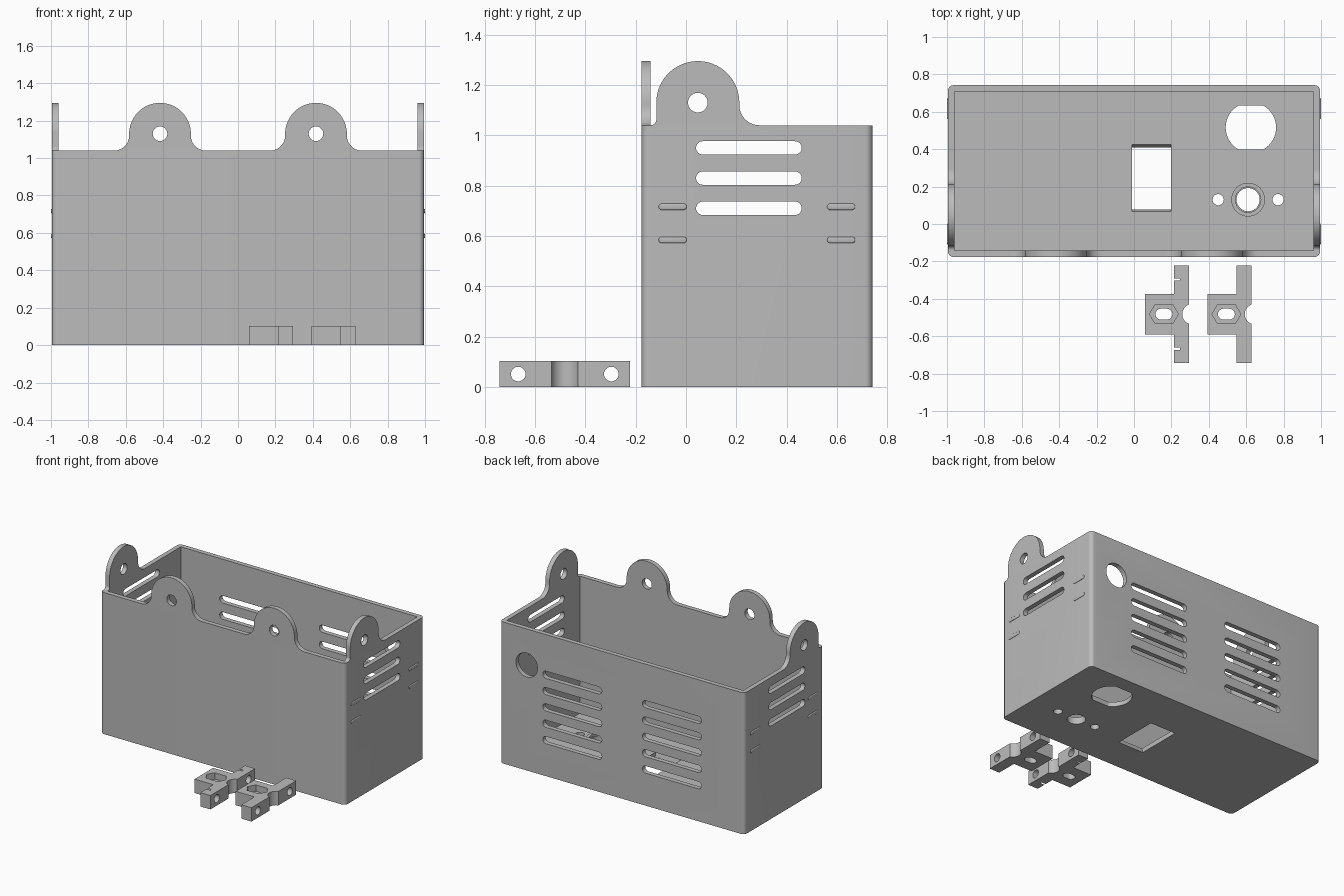
import bpy, bmesh, math

cube = bpy.data.objects.get("Cube")
if cube:
    bpy.data.objects.remove(cube, do_unlink=True)

grey = bpy.data.materials.new("plain grey")
grey.use_nodes = True
COLOUR = (0.5, 0.5, 0.5, 1)
grey.diffuse_color = COLOUR
grey.node_tree.nodes["Principled BSDF"].inputs["Base Color"].default_value = COLOUR


# Profile helpers, angles in degrees
def arc(u, v, r, start, end, steps=16):
    angles = [math.radians(start + (end - start) * i / steps) for i in range(steps + 1)]
    return [(u + r * math.cos(a), v + r * math.sin(a)) for a in angles]


def circle(u, v, r, sides=40):
    return arc(u, v, r, 0, 360, sides)[:-1]


def rect(u0, u1, v0, v1):
    return [(u0, v0), (u1, v0), (u1, v1), (u0, v1)]


def stadium(u, v, length, height):
    r, d = height / 2, (length - height) / 2
    return arc(u + d, v, r, -90, 90) + arc(u - d, v, r, 90, 270)


def rounded_rect(u0, u1, v0, v1, r):
    return (arc(u1 - r, v1 - r, r, 0, 90, 8) + arc(u0 + r, v1 - r, r, 90, 180, 8)
            + arc(u0 + r, v0 + r, r, 180, 270, 8) + arc(u1 - r, v0 + r, r, 270, 360, 8))


def prism(name, profile, axis, lo, hi):
    """Extrude a closed profile along one axis."""
    place = {"x": lambda u, v, w: (w, u, v),
             "y": lambda u, v, w: (u, w, v),
             "z": lambda u, v, w: (u, v, w)}[axis]
    bm = bmesh.new()
    a = [bm.verts.new(place(u, v, lo)) for u, v in profile]
    b = [bm.verts.new(place(u, v, hi)) for u, v in profile]
    bm.faces.new(a)
    bm.faces.new(b)
    for i in range(len(a)):
        j = (i + 1) % len(a)
        bm.faces.new((a[i], a[j], b[j], b[i]))
    bmesh.ops.recalc_face_normals(bm, faces=bm.faces)
    mesh = bpy.data.meshes.new(name)
    bm.to_mesh(mesh)
    bm.free()
    mesh.materials.append(grey)
    obj = bpy.data.objects.new(name, mesh)
    bpy.context.collection.objects.link(obj)
    return obj


def activate(obj):
    bpy.ops.object.select_all(action="DESELECT")
    obj.select_set(True)
    bpy.context.view_layer.objects.active = obj


def cut(obj, profile, axis, lo, hi):
    cutter = prism("cutter", profile, axis, lo, hi)
    cutter.hide_render = True
    mod = obj.modifiers.new("cut", "BOOLEAN")
    mod.operation, mod.solver, mod.object = "DIFFERENCE", "EXACT", cutter
    activate(obj)
    bpy.ops.object.modifier_apply(modifier=mod.name)
    bpy.data.objects.remove(cutter, do_unlink=True)


def smooth(obj):
    activate(obj)
    bpy.ops.object.shade_smooth_by_angle(angle=math.radians(30))


X, FRONT, BACK, TOP, WALL = 0.995, -0.176, 0.742, 1.04, 0.034

# Open box
box = prism("box", rounded_rect(-X, X, FRONT, BACK, 0.03), "z", 0, TOP)
cut(box, rect(WALL - X, X - WALL, FRONT + WALL, BACK - WALL), "z", WALL, TOP + 0.2)

# Vent slots through both sides, then the back
for z in (0.95, 0.83, 0.71):
    cut(box, stadium(0.25, z, 0.42, 0.053), "x", -1.2, 1.2)
for x in (-0.405, 0.405):
    for i in range(5):
        cut(box, stadium(x, 0.745 - 0.12 * i, 0.48, 0.053), "y", 0.6, 0.9)

# Round cable hole in the back
cut(box, circle(0.775, 0.775, 0.088), "y", 0.6, 0.9)

# Floor openings: tapered switch window, flat-sided socket, jack and its screws
cut(box, [(0.08, -0.01), (0.405, -0.01), (0.43, 0.045), (0.065, 0.045)], "x", -0.012, 0.197)
socket = arc(0.625, 0.516, 0.135, -60, 60) + arc(0.625, 0.516, 0.135, 120, 240)
cut(box, socket, "z", -0.1, 0.1)
cut(box, circle(0.61, 0.13, 0.062), "z", -0.1, 0.1)
for x in (0.45, 0.77):
    cut(box, circle(x, 0.13, 0.03), "z", -0.1, 0.1)
smooth(box)

# Collar around the jack hole
collar = prism("jack_collar", circle(0.61, 0.13, 0.09), "z", WALL, WALL + 0.02)
cut(collar, circle(0.61, 0.13, 0.068), "z", -0.1, 0.2)
smooth(collar)


# Mounting ears with filleted feet
def ear(name, centre, axis, lo, hi, left_fillet):
    r, f, g, mid = 0.165, 0.08, left_fillet, 1.13
    profile = (arc(centre + r + f, TOP + f, f, 270, 180)
               + arc(centre, mid, r, 0, 180, 40)
               + arc(centre - r - g, TOP + g, g, 0, -90))
    obj = prism(name, profile, axis, lo, hi)
    cut(obj, circle(centre, mid, 0.039), axis, lo - 0.1, hi + 0.1)
    smooth(obj)


for side, s in (("left", 1), ("right", -1)):
    ear("front_ear_" + side, 0.417 * s, "y", FRONT, FRONT + WALL, 0.08)
    lo, hi = sorted((s * X, s * (X - WALL)))
    ear("side_ear_" + side, 0.047, "x", lo, hi, 0.022)
    # Snap ridges on the outside of each end wall
    for y in (-0.053, 0.617):
        for z in (0.716, 0.584):
            lo, hi = sorted((s * (X - 0.01), s))
            ridge = prism("snap_ridge_" + side, stadium(y, z, 0.112, 0.026), "x", lo, hi)
            bevel = ridge.modifiers.new("round", "BEVEL")
            bevel.width, bevel.segments = 0.006, 3
            activate(ridge)
            bpy.ops.object.modifier_apply(modifier=bevel.name)
            smooth(ridge)


# Cable clamp halves lying in front of the box
def clamp(name, x, nut_traps):
    y, high = -0.482, 0.102
    bar, end = x + 0.153, x + 0.235
    profile = [(x, y - 0.108), (bar, y - 0.108), (bar, y - 0.26), (end, y - 0.26),
               (end, y + 0.26), (bar, y + 0.26), (bar, y + 0.108), (x, y + 0.108)]
    obj = prism(name, profile, "z", 0, high)
    cut(obj, circle(end + 0.018, y, 0.055), "z", -0.1, 0.2)
    # Slotted screw hole with a stretched hexagonal recess
    mid = x + 0.1
    hexagon = [(mid - 0.077, y), (mid - 0.047, y - 0.051), (mid + 0.047, y - 0.051),
               (mid + 0.077, y), (mid + 0.047, y + 0.051), (mid - 0.047, y + 0.051)]
    cut(obj, hexagon, "z", 0.055, 0.2)
    cut(obj, stadium(mid, y, 0.09, 0.058), "z", -0.1, 0.2)
    # Cross holes in the bar, with nut pockets on one clamp
    for d in (-0.185, 0.185):
        cut(obj, circle(y + d, high / 2, 0.029), "x", bar - 0.05, end + 0.05)
        if nut_traps:
            pocket = arc(y + d, high / 2, 0.0545, 90, 450, 6)[:-1]
            cut(obj, pocket, "x", bar - 0.05, bar + 0.034)
    smooth(obj)


clamp("clamp_with_nut_pockets", 0.06, True)
clamp("clamp_plain", 0.394, False)
